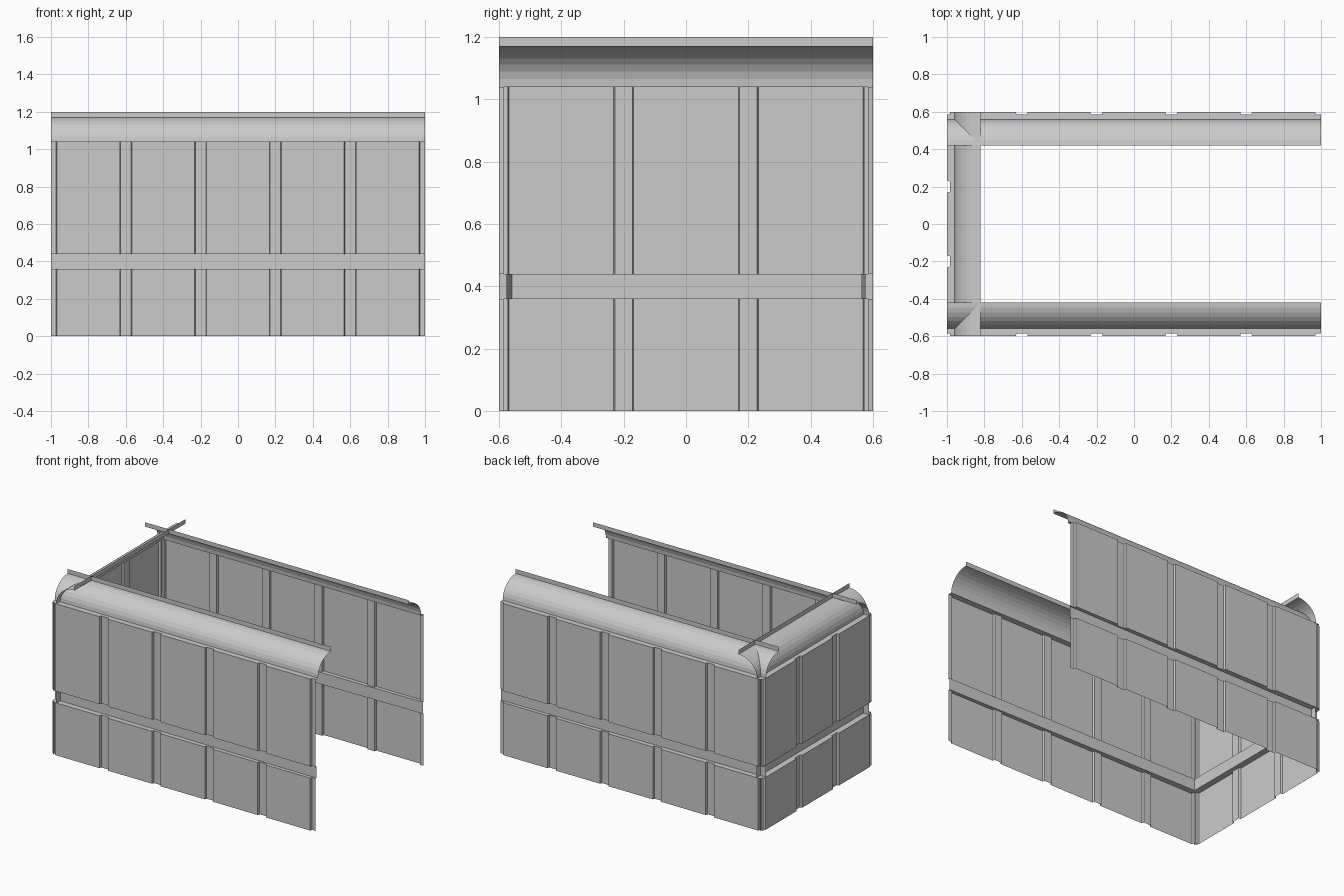
import bpy, math

if "Cube" in bpy.data.objects:
    bpy.data.objects.remove(bpy.data.objects["Cube"])

grey = bpy.data.materials.new("plaster_grey")
grey.diffuse_color = (0.6, 0.6, 0.6, 1)
grey.use_nodes = True
grey.node_tree.nodes["Principled BSDF"].inputs["Base Color"].default_value = grey.diffuse_color

GROOVE = 0.015   # depth of the vertical grooves
LEDGE = 0.04     # setback of the cove behind the panels


def columns(half, seams):
    """Positions along a wall with the depth of the panel surface there."""
    cols = [(-half, GROOVE)]
    edges = [-half] + seams + [half]
    for a, b in zip(edges, edges[1:]):
        l, r = a + 0.03, b - 0.03
        cols += [(l - 0.002, GROOVE), (l + 0.002, 0), (r - 0.002, 0), (r + 0.002, GROOVE)]
    return cols + [(half, GROOVE)]


def sheet(name, rows, cols, place):
    """Open sheet: each row is (z, depth function of position and panel depth)."""
    verts = [place(u, depth(u, d), z) for z, depth in rows for u, d in cols]
    n = len(cols)
    faces = [(j * n + i, j * n + i + 1, (j + 1) * n + i + 1, (j + 1) * n + i)
             for j in range(len(rows) - 1) for i in range(n - 1)]
    me = bpy.data.meshes.new(name)
    me.from_pydata(verts, [], faces)
    me.materials.append(grey)
    ob = bpy.data.objects.new(name, me)
    bpy.context.collection.objects.link(ob)


def wall(name, half, seams, place, band):
    panel = lambda u, d: d
    ledge = lambda u, d: LEDGE
    # panelled wall with a recessed rail and a ledge on top
    rows = [(0, panel), (0.36, panel), (0.36, band), (0.44, band),
            (0.44, panel), (1.04, panel), (1.04, ledge)]
    sheet(name + "_panels", rows, columns(half, seams), place)
    # quarter-round cove with an upright lip
    cove = []
    for k in range(9):
        t = math.pi / 2 * k / 8
        cove.append((1.04 + 0.13 * math.sin(t),
                     lambda u, d, t=t: LEDGE + 0.14 * (1 - math.cos(t))))
    cove.append((1.2, lambda u, d: LEDGE + 0.14))
    sheet(name + "_cove", cove, [(-half, 0), (half, 0)], place)


long_seams = [-0.6, -0.2, 0.2, 0.6]
# long walls: the rail gets slightly deeper towards the closed end
wall("front_wall", 1, long_seams, lambda u, d, z: (u, -0.6 + d, z),
     lambda u, d: 0.032 - 0.009 * u)
wall("back_wall", 1, long_seams, lambda u, d, z: (-u, 0.6 - d, z),
     lambda u, d: 0.031 + 0.008 * u)
# short end wall
wall("left_wall", 0.6, [-0.2, 0.2], lambda u, d, z: (-1 + d, -u, z),
     lambda u, d: 0.043)
